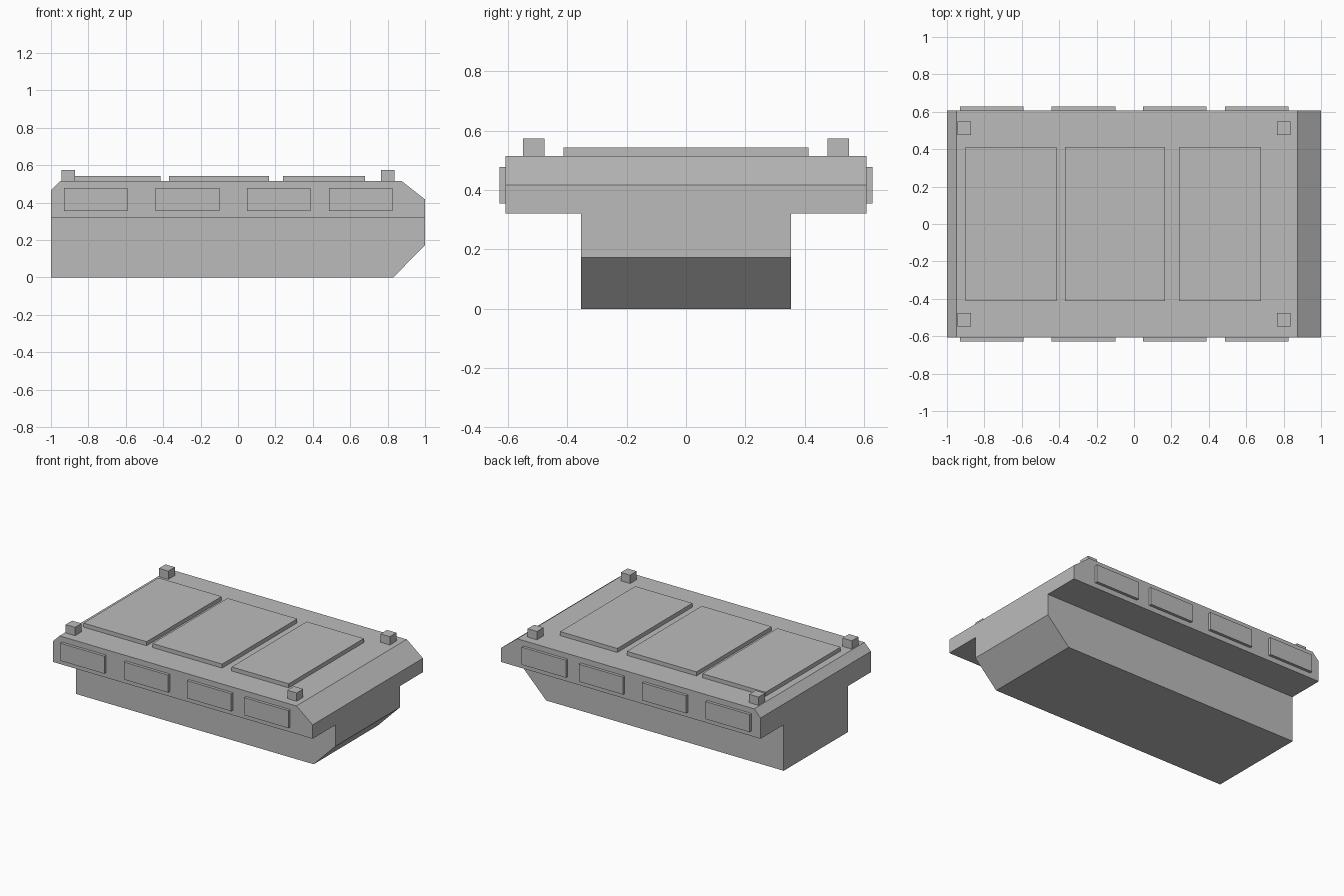
import bpy
import bmesh

cube = bpy.data.objects.get("Cube")
if cube:
    bpy.data.objects.remove(cube, do_unlink=True)

# Single flat grey
GREY = (0.5, 0.5, 0.5, 1.0)
grey = bpy.data.materials.new("plain grey")
grey.use_nodes = True
grey.diffuse_color = GREY
bsdf = next(n for n in grey.node_tree.nodes if n.type == "BSDF_PRINCIPLED")
bsdf.inputs["Base Color"].default_value = GREY


def prism(name, profile, y0, y1):
    """Extrude an (x, z) profile along y from y0 to y1."""
    bm = bmesh.new()
    base = bm.faces.new([bm.verts.new((x, y0, z)) for x, z in profile])
    grown = bmesh.ops.extrude_face_region(bm, geom=[base])["geom"]
    moved = [v for v in grown if isinstance(v, bmesh.types.BMVert)]
    bmesh.ops.translate(bm, verts=moved, vec=(0, y1 - y0, 0))
    bmesh.ops.recalc_face_normals(bm, faces=bm.faces)
    mesh = bpy.data.meshes.new(name)
    bm.to_mesh(mesh)
    bm.free()
    mesh.materials.append(grey)
    obj = bpy.data.objects.new(name, mesh)
    bpy.context.collection.objects.link(obj)
    return obj


def box(name, x0, x1, y0, y1, z0, z1):
    return prism(name, [(x0, z0), (x1, z0), (x1, z1), (x0, z1)], y0, y1)


HALF_WIDTH = 0.607
DECK_Z = 0.515
SEAM_Z = 0.32

# Narrow lower hull with a sloped nose
prism("lower_hull",
      [(-1, 0), (0.83, 0), (1, 0.172), (1, SEAM_Z), (-1, SEAM_Z)],
      -0.353, 0.353)

# Wide upper hull with bevelled ends
prism("upper_hull",
      [(-1, SEAM_Z), (1, SEAM_Z), (1, 0.417), (0.875, DECK_Z),
       (-0.95, DECK_Z), (-1, 0.465)],
      -HALF_WIDTH, HALF_WIDTH)

# Raised roof panels
for i, (x0, x1) in enumerate([(-0.902, -0.415), (-0.37, 0.167), (0.24, 0.68)]):
    box(f"roof_panel_{i + 1}", x0, x1, -0.413, 0.413, DECK_Z, 0.543)

# Side plates and corner blocks, mirrored left and right
for side, s in (("front", -1), ("back", 1)):
    for i, x in enumerate([-0.76, -0.27, 0.217, 0.657]):
        y0, y1 = sorted((s * HALF_WIDTH, s * 0.627))
        box(f"{side}_side_plate_{i + 1}", x - 0.17, x + 0.17, y0, y1, 0.355, 0.477)
    for end, x in (("rear", -0.907), ("nose", 0.8)):
        y = s * 0.513
        box(f"{side}_{end}_corner_block", x - 0.036, x + 0.036,
            y - 0.036, y + 0.036, DECK_Z, 0.573)
